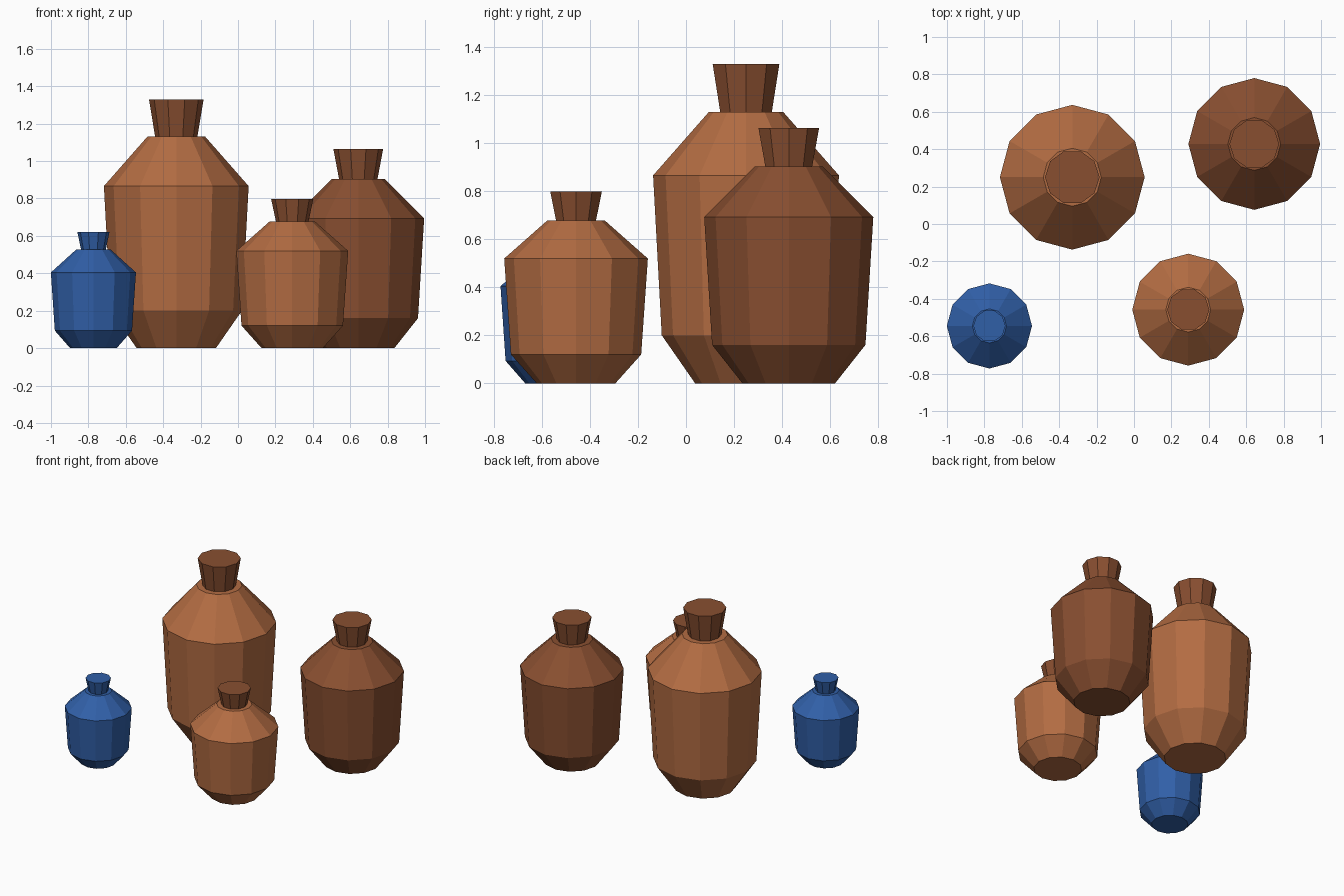
import bpy, bmesh
from math import cos, sin, tau

if "Cube" in bpy.data.objects:
    bpy.data.objects.remove(bpy.data.objects["Cube"])


def material(name, rgb):
    m = bpy.data.materials.new(name)
    m.diffuse_color = (*rgb, 1)
    m.use_nodes = True
    m.node_tree.nodes["Principled BSDF"].inputs["Base Color"].default_value = m.diffuse_color
    return m


def lathe(name, profile, sides, loc, scale, mat):
    """Closed flat-faced solid turned from (radius, z) points, capped at both ends."""
    bm = bmesh.new()
    rings = [[bm.verts.new((r * cos(tau * i / sides), r * sin(tau * i / sides), z))
              for i in range(sides)] for r, z in profile]
    for low, high in zip(rings, rings[1:]):
        for i in range(sides):
            j = (i + 1) % sides
            bm.faces.new((low[i], low[j], high[j], high[i]))
    bm.faces.new(rings[0][::-1])
    bm.faces.new(rings[-1])
    mesh = bpy.data.meshes.new(name)
    bm.to_mesh(mesh)
    bm.free()
    mesh.materials.append(mat)
    ob = bpy.data.objects.new(name, mesh)
    ob.location = (*loc, 0)
    ob.scale = scale
    bpy.context.collection.objects.link(ob)
    return ob


clay = material("clay", (0.45, 0.15, 0.055))
dark_clay = material("dark_clay", (0.25, 0.078, 0.03))
blue = material("blue_glaze", (0.03, 0.115, 0.39))

# Shared pot shape: 12-sided body, 10-sided flared neck
BODY = [(0.212, 0), (0.351, 0.2), (0.387, 0.866), (0.155, 1.13)]
NECK = [(0.113, 1.13), (0.146, 1.33)]

# name, centre, width factor, height factor, body and neck materials
POTS = [
    ("large_pot", (-0.33, 0.25), 1.0, 1.0, clay, dark_clay),
    ("dark_pot", (0.643, 0.428), 0.91, 0.8, dark_clay, dark_clay),
    ("medium_pot", (0.29, -0.458), 0.773, 0.6, clay, dark_clay),
    ("small_blue_pot", (-0.773, -0.545), 0.588, 0.467, blue, blue),
]
for name, loc, w, h, body_mat, neck_mat in POTS:
    lathe(name + "_body", BODY, 12, loc, (w, w, h), body_mat)
    lathe(name + "_neck", NECK, 10, loc, (w, w, h), neck_mat)
